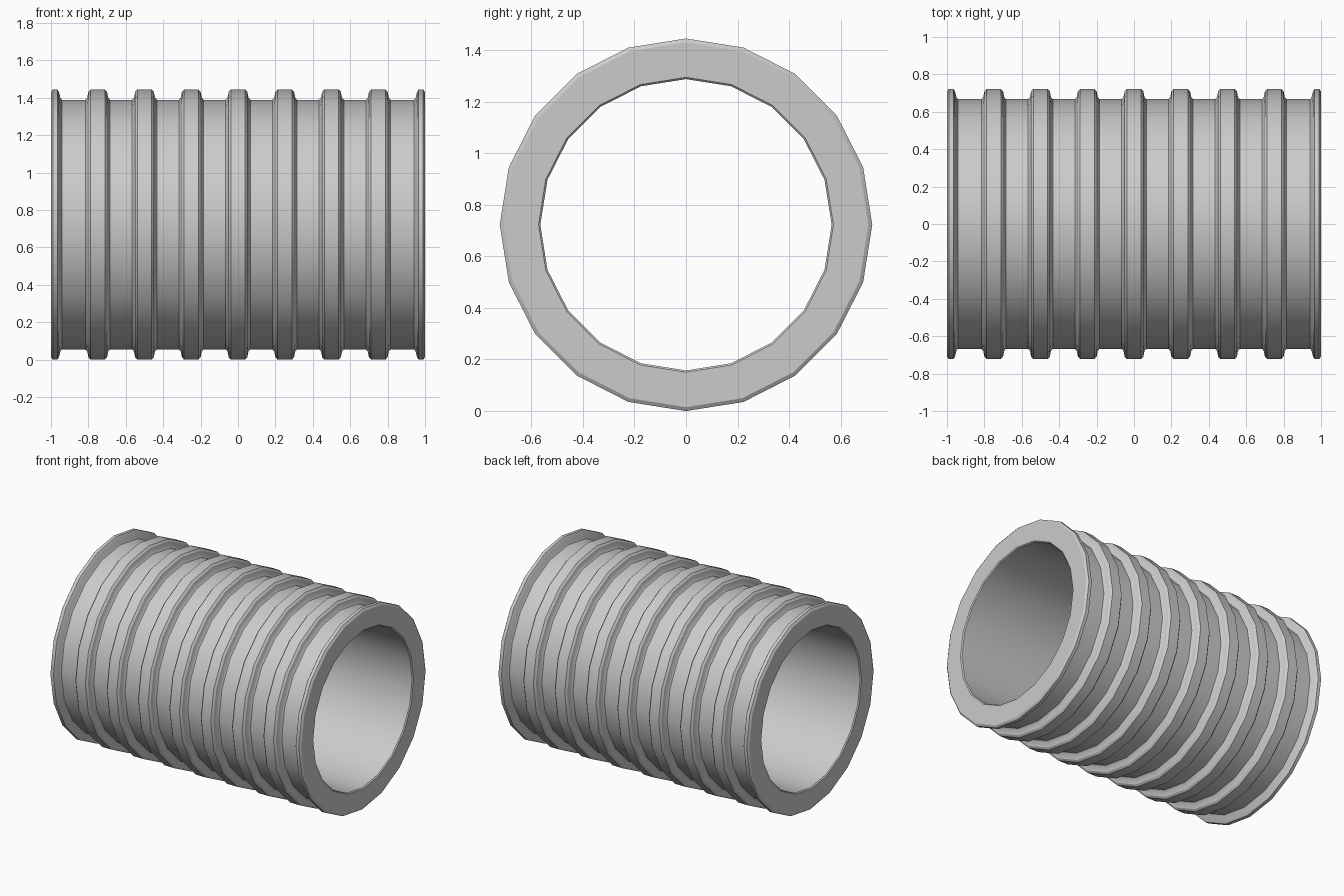
import bpy, bmesh, math

if "Cube" in bpy.data.objects:
    bpy.data.objects.remove(bpy.data.objects["Cube"])

SIDES = 20
CENTRE_Z = 0.7225
R_IN, R_BASE, R_RIB = 0.565, 0.667, 0.7225

# Half of a rib, from its middle outwards: (offset along x, radius)
rib_side = [(0.038, R_RIB), (0.050, R_RIB - 0.013),
            (0.056, R_BASE + 0.012), (0.066, R_BASE)]

# Half rib at the pipe end, from the bore edge over the rim
end_rib = [(0.993, R_IN), (1.0, R_IN + 0.007), (1.0, R_RIB - 0.015),
           (0.99, R_RIB), (0.966, R_RIB), (0.957, R_RIB - 0.013),
           (0.950, R_BASE + 0.012), (0.942, R_BASE)]

# Closed wall profile along the x axis
profile = [(-x, r) for x, r in end_rib]
for i in range(-3, 4):
    c = i * 0.25
    profile += [(c - x, r) for x, r in reversed(rib_side)]
    profile += [(c + x, r) for x, r in rib_side]
profile += list(reversed(end_rib))

# Revolve the profile around x
bm = bmesh.new()
rings = []
for s in range(SIDES):
    a = 2 * math.pi * s / SIDES
    rings.append([bm.verts.new((x, r * math.sin(a), CENTRE_Z + r * math.cos(a)))
                  for x, r in profile])
n = len(profile)
for s in range(SIDES):
    p, q = rings[s], rings[(s + 1) % SIDES]
    for k in range(n):
        j = (k + 1) % n
        bm.faces.new((p[k], p[j], q[j], q[k]))
bmesh.ops.recalc_face_normals(bm, faces=bm.faces)

mesh = bpy.data.meshes.new("ribbed_pipe")
bm.to_mesh(mesh)
bm.free()
pipe = bpy.data.objects.new("ribbed_pipe", mesh)
bpy.context.collection.objects.link(pipe)

# Smooth around the pipe, crisp at the ribs
bpy.context.view_layer.objects.active = pipe
pipe.select_set(True)
bpy.ops.object.shade_smooth_by_angle(angle=math.radians(30))
